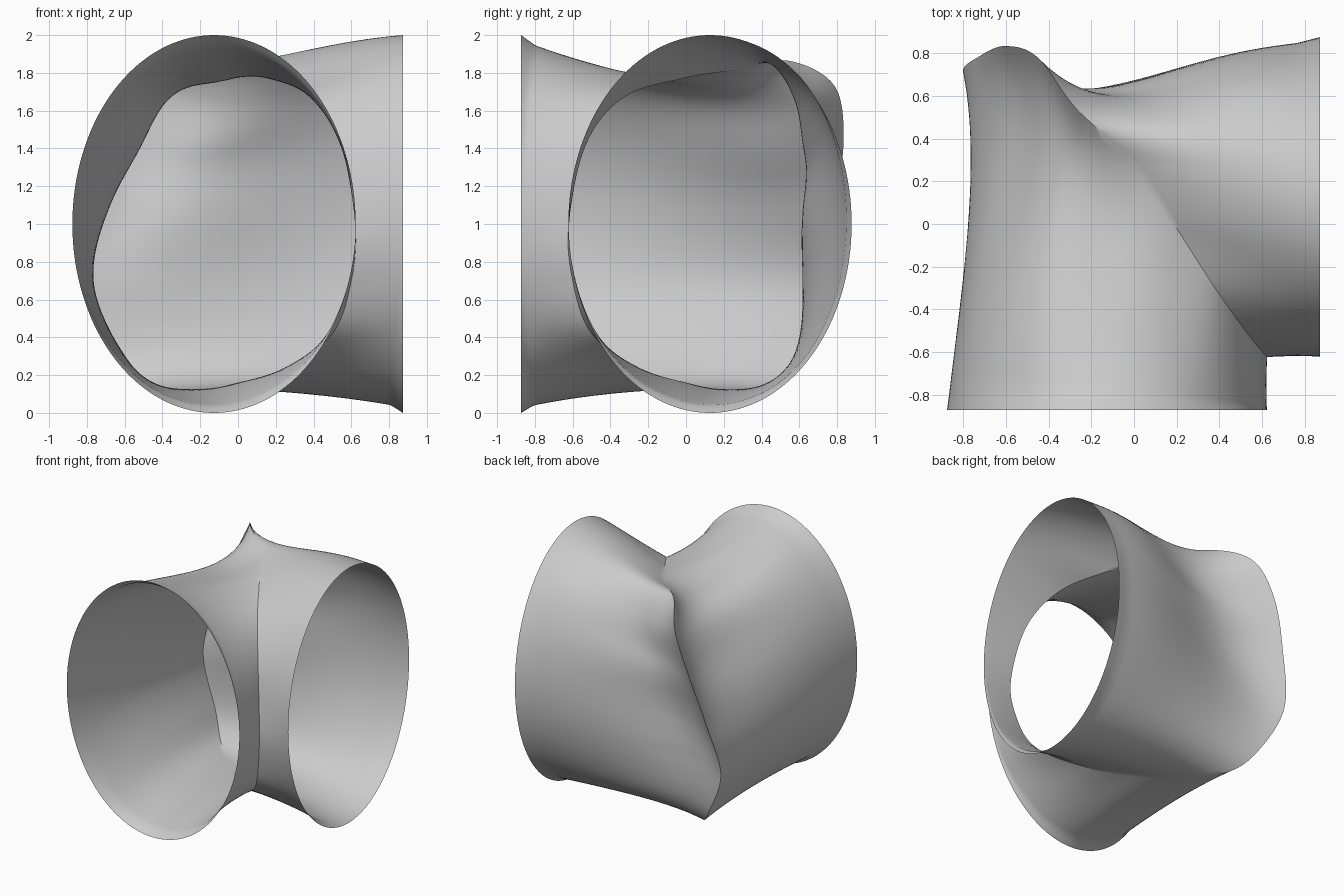
import bpy, bmesh, math
from mathutils import Vector

if "Cube" in bpy.data.objects:
    bpy.data.objects.remove(bpy.data.objects["Cube"])

N, R = 144, 30          # columns around, rows along each tube
A, B, OFF, END = 0.75, 1.0, 0.127, 0.873

# wavy seam where the two tubes meet, starting at the inner corner, over the top
SEAM = [Vector(p) for p in [
    (.62, -.62, 1.0), (.545, -.53, 1.42), (.4, -.33, 1.67), (.2, -.02, 1.77),
    (0, .29, 1.82), (-.27, .54, 1.865), (-.45, .78, 1.74), (-.6, .835, 1.47),
    (-.72, .79, 1.1), (-.8, .71, .68), (-.62, .61, .29), (-.46, .45, .14),
    (-.2, .2, .125), (0, 0, .16), (.25, -.25, .24), (.5, -.5, .42), (.6, -.6, .7)]]


def catmull(p0, p1, p2, p3, t):
    return 0.5 * (2 * p1 + (p2 - p0) * t + (2 * p0 - 5 * p1 + 4 * p2 - p3) * t * t
                  + (3 * p1 - p0 - 3 * p2 + p3) * t ** 3)


def turn(a, b):
    return abs((a - b + math.pi) % (2 * math.pi) - math.pi)


def bump(a, centre, width):
    return math.exp(-(math.degrees(turn(a, math.radians(centre))) / width) ** 2)


# seam resampled at even angles so that it matches the rings
n = len(SEAM)
dense = [catmull(*(SEAM[(i + k) % n] for k in (-1, 0, 1, 2)), j / 60)
         for i in range(n) for j in range(60)]
angles = [math.atan2((p.z - 1) / B, (OFF - (p.y - p.x) / 2) / A) for p in dense]


def seam_at(a):
    return dense[min(range(len(dense)), key=lambda k: turn(angles[k], a))]


# inward sag by angle: (flared lip, even sag, dent close to the seam)
def front_sag(a):
    return (.025 * math.sin(a) ** 2,
            (.02 + .06 * bump(a, 92, 40) + .01 * bump(a, 270, 50)) * (1 - bump(a, 0, 50)),
            .11 * bump(a, 146, 24) + .09 * bump(a, 112, 20) + .035 * bump(a, 185, 35))


def right_sag(a):
    return (.03 * bump(a, 270, 50) + .015 * bump(a, 180, 40),
            .02 * bump(a, 270, 60) - .03 * bump(a, 90, 30) + .02 * bump(a, 170, 50),
            .17 * bump(a, 172, 45) + .13 * bump(a, 134, 20))


th = [2 * math.pi * i / N for i in range(N)]
seam = [seam_at(a) for a in th]


def tube(to_world, sag):
    rows = []
    for r in range(R):
        s = r / R
        row = []
        for i, a in enumerate(th):
            c, d = math.cos(a), math.sin(a)
            lip, even, dent = sag(a)
            pull = (lip * min(1, s * 15) * (1 - s) + even * 4 * s * (1 - s)
                    + dent * 9.0 * s ** 2.8 * (1 - s))
            ring = to_world(-OFF + A * c, -END, 1 + B * d)
            inward = to_world(-c, 0, -d)
            row.append(ring.lerp(seam[i], s) + inward * pull)
        rows.append(row)
    return rows


front = tube(lambda u, v, z: Vector((u, v, z)), front_sag)
right = tube(lambda u, v, z: Vector((-v, -u, z)), right_sag)

# elbow: both tubes share the seam row
bm = bmesh.new()
seam_verts = [bm.verts.new(p) for p in seam]
for grid in (front, right):
    rows = [[bm.verts.new(p) for p in row] for row in grid] + [seam_verts]
    for r in range(R):
        for i in range(N):
            j = (i + 1) % N
            bm.faces.new((rows[r][i], rows[r][j], rows[r + 1][j], rows[r + 1][i]))
bmesh.ops.recalc_face_normals(bm, faces=bm.faces[:])
mesh = bpy.data.meshes.new("film_elbow")
bm.to_mesh(mesh)
bm.free()
obj = bpy.data.objects.new("film_elbow", mesh)
bpy.context.collection.objects.link(obj)
bpy.context.view_layer.objects.active = obj
obj.select_set(True)
bpy.ops.object.shade_smooth_by_angle(angle=math.radians(35))
